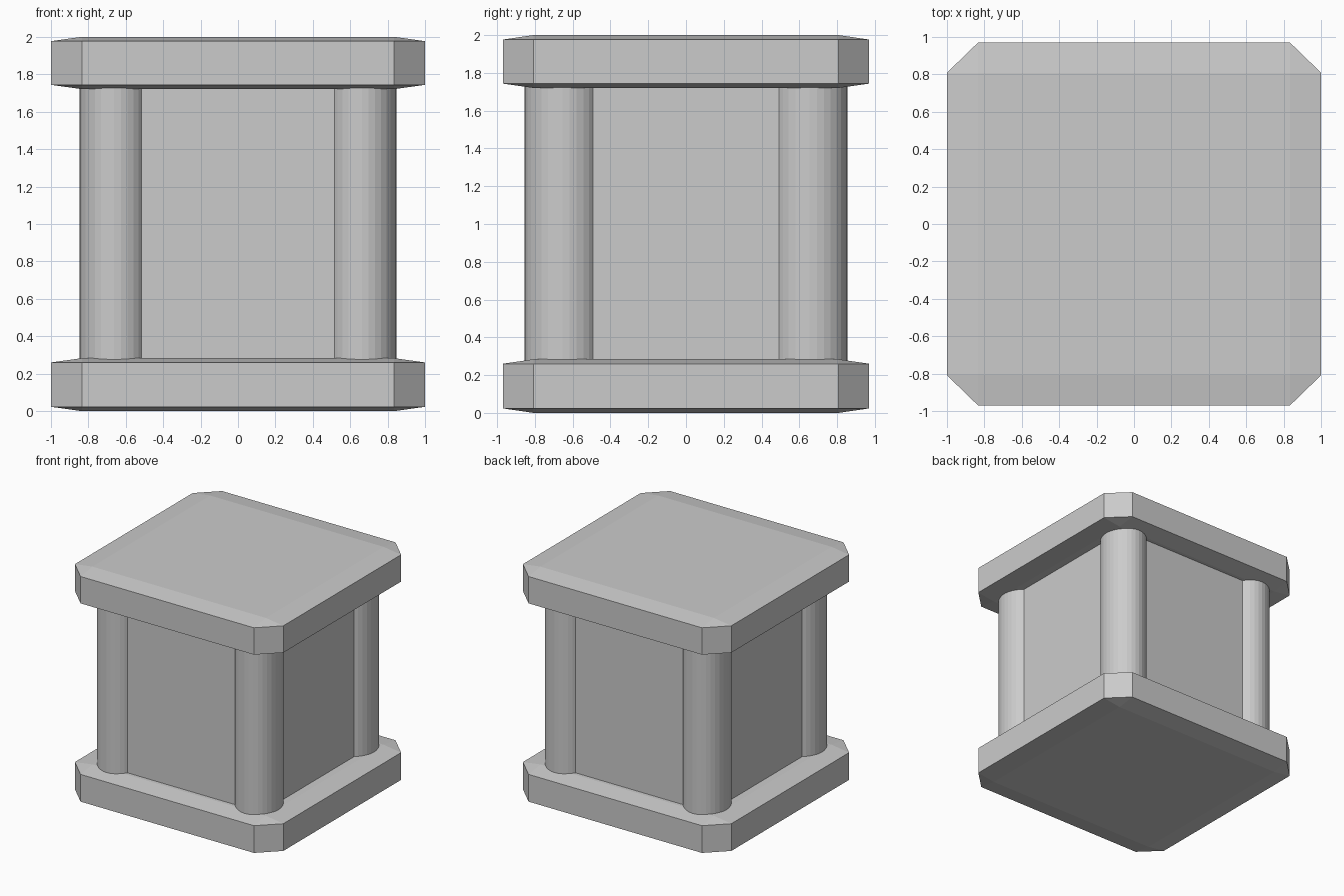
import bpy, bmesh
from mathutils import Matrix

if "Cube" in bpy.data.objects:
    bpy.data.objects.remove(bpy.data.objects["Cube"])


def add_object(name, bm, loc):
    bmesh.ops.recalc_face_normals(bm, faces=bm.faces)
    mesh = bpy.data.meshes.new(name)
    bm.to_mesh(mesh)
    bm.free()
    obj = bpy.data.objects.new(name, mesh)
    obj.location = loc
    bpy.context.collection.objects.link(obj)
    return obj


def box(name, size, loc, bevel=0.0):
    # bevel a 2-unit cube first, then scale, so the chamfer flattens with it
    bm = bmesh.new()
    bmesh.ops.create_cube(bm, size=2)
    if bevel:
        bmesh.ops.bevel(bm, geom=bm.edges[:], offset=bevel, segments=1,
                        affect='EDGES', clamp_overlap=True)
    bmesh.ops.scale(bm, vec=[s / 2 for s in size], verts=bm.verts)
    return add_object(name, bm, loc)


def pillar(name, loc, rx, ry, height):
    bm = bmesh.new()
    bmesh.ops.create_cone(bm, cap_ends=True, segments=32, radius1=1, radius2=1,
                          depth=1, matrix=Matrix.Diagonal((rx, ry, height, 1)))
    return add_object(name, bm, loc)


# Chamfered base and top slabs
box("base_slab", (2.0, 1.94, 0.284), (0, 0, 0.142), bevel=0.168)
box("top_slab", (2.0, 1.94, 0.28), (0, 0, 1.86), bevel=0.168)

# Central block
box("core_block", (1.54, 1.552, 1.5), (0, 0, 1.0))

# Corner pillars
for side, sx in (("left", -1), ("right", 1)):
    for end, sy in (("front", -1), ("back", 1)):
        pillar(f"{end}_{side}_pillar", (sx * 0.662, sy * 0.655, 1.0),
               0.185, 0.2, 1.5)
